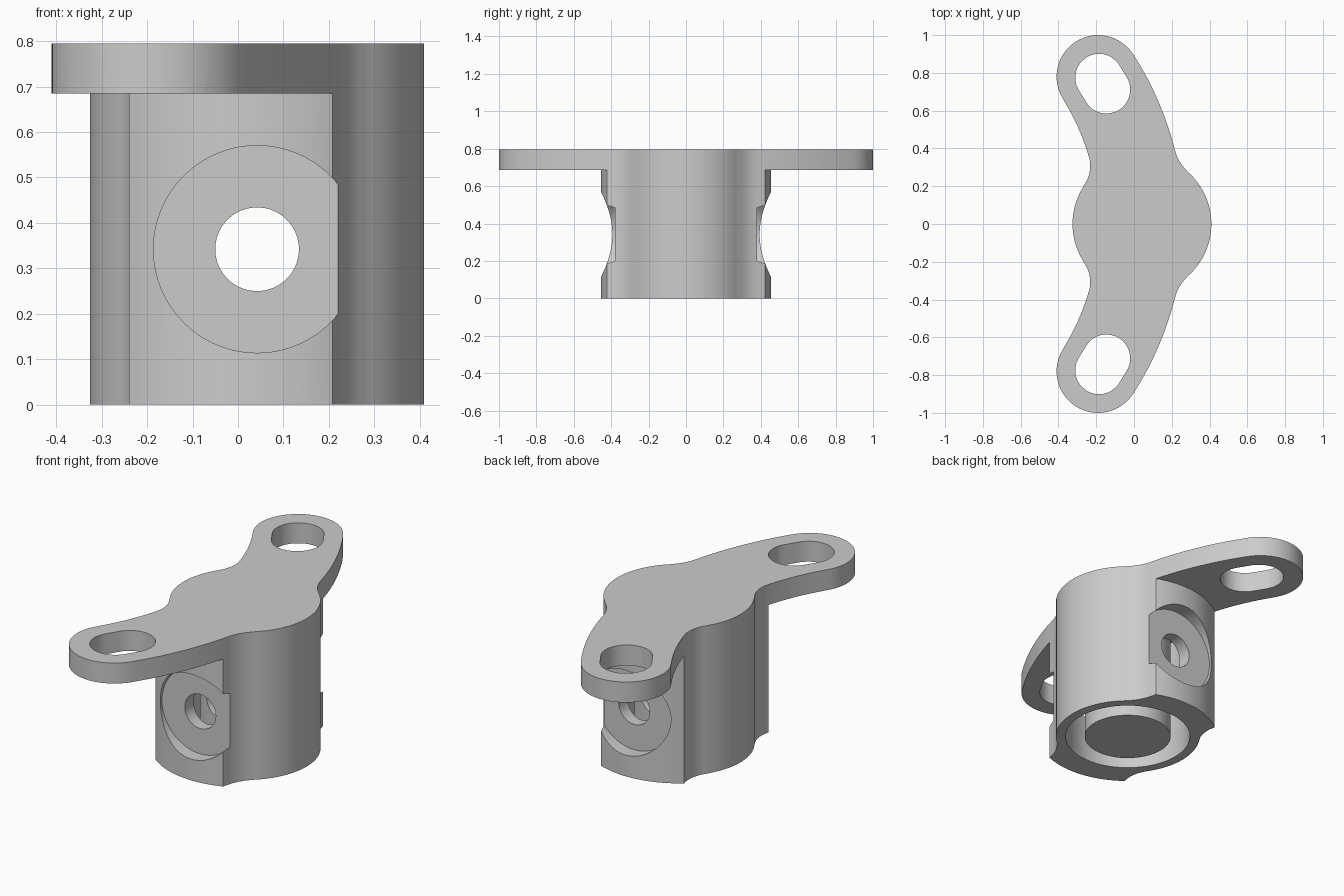
import bpy, bmesh
from math import sin, cos, pi, atan2, hypot
from mathutils import Vector, Matrix

cube = bpy.data.objects.get("Cube")
if cube:
    bpy.data.objects.remove(cube, do_unlink=True)

CX, HOLE_Z = 0.042, 0.342
TOP, FLANGE_Z = 0.795, 0.685
BODY_R = 0.3675

grey = bpy.data.materials.new("plain grey")
grey.use_nodes = True
color = (0.6, 0.6, 0.6, 1)
grey.diffuse_color = color
grey.node_tree.nodes["Principled BSDF"].inputs["Base Color"].default_value = color


def sweep(center, r, a, b, n):
    return [(center[0] + r * cos(a + (b - a) * i / n),
             center[1] + r * sin(a + (b - a) * i / n)) for i in range(n + 1)]


def bow(p, mid, q, n):
    """Arc from p to q passing through mid."""
    (ax, ay), (bx, by), (cx, cy) = p, mid, q
    d = 2 * (ax * (by - cy) + bx * (cy - ay) + cx * (ay - by))
    a2, b2, c2 = ax * ax + ay * ay, bx * bx + by * by, cx * cx + cy * cy
    ux = (a2 * (by - cy) + b2 * (cy - ay) + c2 * (ay - by)) / d
    uy = (a2 * (cx - bx) + b2 * (ax - cx) + c2 * (bx - ax)) / d
    s = atan2(ay - uy, ax - ux)
    e = atan2(cy - uy, cx - ux)
    turn = (e - s + pi) % (2 * pi) - pi
    return sweep((ux, uy), hypot(ax - ux, ay - uy), s, s + turn, n)


def add_object(name, bm):
    bmesh.ops.recalc_face_normals(bm, faces=bm.faces)
    mesh = bpy.data.meshes.new(name)
    bm.to_mesh(mesh)
    bm.free()
    mesh.materials.append(grey)
    obj = bpy.data.objects.new(name, mesh)
    bpy.context.collection.objects.link(obj)
    return obj


def prism(name, pts, z0, z1):
    bm = bmesh.new()
    face = bm.faces.new([bm.verts.new((x, y, z0)) for x, y in pts])
    top = bmesh.ops.extrude_face_region(bm, geom=[face])["geom"]
    bmesh.ops.translate(bm, vec=(0, 0, z1 - z0),
                        verts=[v for v in top if isinstance(v, bmesh.types.BMVert)])
    return add_object(name, bm)


def tube(name, r_in, r_out, z0, z1, n=96):
    """Ring around the body axis."""
    bm = bmesh.new()
    loops = [[bm.verts.new((x, y, z)) for x, y in sweep((CX, 0), r, 0, 2 * pi, n)[:-1]]
             for r, z in ((r_in, z0), (r_out, z0), (r_out, z1), (r_in, z1))]
    for k in range(4):
        a, b = loops[k], loops[(k + 1) % 4]
        for i in range(n):
            j = (i + 1) % n
            bm.faces.new((a[i], a[j], b[j], b[i]))
    return add_object(name, bm)


def cross_cylinder(name, r, y0, y1):
    """Cylinder along y through the hole centre."""
    bm = bmesh.new()
    place = Matrix.Translation((CX, (y0 + y1) / 2, HOLE_Z)) @ Matrix.Rotation(pi / 2, 4, "X")
    bmesh.ops.create_cone(bm, cap_ends=True, segments=80, radius1=r, radius2=r,
                          depth=y1 - y0, matrix=place)
    return add_object(name, bm)


# Flange outline: one half, then mirrored
ear, ear_r = (-0.19, 0.78), 0.22
r_fil, r_edge = (0.285, 0.278), (0.217, 0.39)
ear_a, ear_b = (-0.005, 0.9), (-0.377, 0.663)
l_edge, l_fil = (-0.236, 0.345), (-0.266, 0.203)
half = sweep((CX, 0), BODY_R, 0, atan2(r_fil[1], r_fil[0] - CX), 20)
half += bow(r_fil, (0.238, 0.337), r_edge, 10)[1:]
half += bow(r_edge, (0.127, 0.654), ear_a, 16)[1:]
half += sweep(ear, ear_r, atan2(ear_a[1] - ear[1], ear_a[0] - ear[0]),
              atan2(ear_b[1] - ear[1], ear_b[0] - ear[0]) + 2 * pi, 36)[1:]
half += bow(ear_b, (-0.292, 0.502), l_edge, 12)[1:]
half += bow(l_edge, (-0.234, 0.28), l_fil, 10)[1:]
half += sweep((CX, 0), BODY_R, atan2(l_fil[1], l_fil[0] - CX), pi, 12)[1:]
outline = half + [(x, -y) for x, y in reversed(half[1:-1])]
bracket = prism("mounting_bracket", outline, 0, TOP)

# Cutters: clearance under the ears, annular bore, cross hole
cutters = [tube("ear_clearance", 0.455, 1.5, -0.2, FLANGE_Z, 160),
           tube("annular_bore", 0.22, 0.318, -0.2, FLANGE_Z),
           cross_cylinder("cross_hole", 0.092, -1, 1)]

# Spot faces and ear slots on both sides
slot_a, slot_b, slot_r = Vector((-0.185, 0.775)), Vector((-0.146, 0.711)), 0.126
way = atan2(*(slot_a - slot_b).yx)
slot = sweep(slot_a, slot_r, way - pi / 2, way + pi / 2, 24)
slot += sweep(slot_b, slot_r, way + pi / 2, way + 1.5 * pi, 24)
for side, s in (("front", -1), ("back", 1)):
    cutters.append(cross_cylinder(side + "_spot_face", 0.228, *sorted((s * 0.38, s * 0.8))))
    cutters.append(prism(side + "_slot", [(x, s * y) for x, y in slot], 0.6, 1))

for c in cutters:
    c.hide_render = True
    mod = bracket.modifiers.new(c.name, "BOOLEAN")
    mod.operation, mod.solver, mod.object = "DIFFERENCE", "EXACT", c

# Bake the cuts and discard the cutters
bpy.context.view_layer.update()
baked = bpy.data.meshes.new_from_object(
    bracket.evaluated_get(bpy.context.evaluated_depsgraph_get()))
bracket.modifiers.clear()
bracket.data = baked
baked.materials.clear()
baked.materials.append(grey)
for p in baked.polygons:
    p.material_index = 0
for c in cutters:
    bpy.data.objects.remove(c, do_unlink=True)

bpy.ops.object.select_all(action="DESELECT")
bracket.select_set(True)
bpy.context.view_layer.objects.active = bracket
bpy.ops.object.shade_smooth_by_angle(angle=pi / 6)
